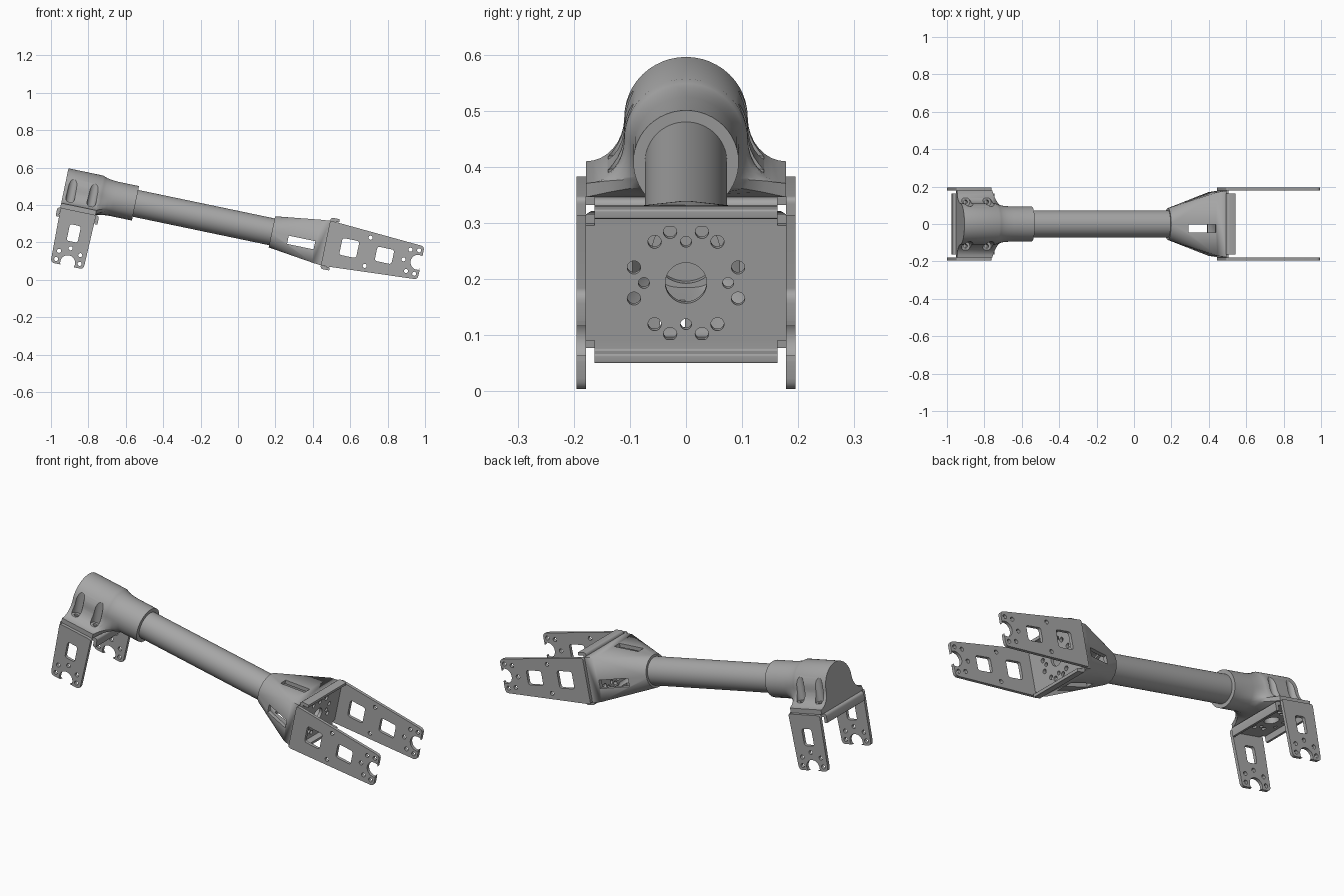
import bpy, bmesh, math
from mathutils import Matrix, Vector

cube = bpy.data.objects.get("Cube")
if cube:
    bpy.data.objects.remove(cube, do_unlink=True)

grey = bpy.data.materials.new("satin_grey")
grey.use_nodes = True
grey.diffuse_color = (0.38, 0.38, 0.38, 1)
grey.node_tree.nodes["Principled BSDF"].inputs["Base Color"].default_value = grey.diffuse_color

# Everything is built along x, then tilted down towards +x
TILT = Matrix.Translation((0, 0, 0.294)) @ Matrix.Rotation(math.radians(11.8), 4, 'Y')
X, Y, Z = Vector((1, 0, 0)), Vector((0, 1, 0)), Vector((0, 0, 1))
parts = []


def frame(origin, xdir, ydir):
    m = Matrix((xdir, ydir, xdir.cross(ydir))).transposed().to_4x4()
    m.translation = origin
    return m


def add_part(name, bm, keep=True):
    bmesh.ops.remove_doubles(bm, verts=bm.verts, dist=1e-5)
    bmesh.ops.recalc_face_normals(bm, faces=bm.faces)
    mesh = bpy.data.meshes.new(name)
    bm.to_mesh(mesh)
    bm.free()
    obj = bpy.data.objects.new(name, mesh)
    bpy.context.collection.objects.link(obj)
    if keep:
        mesh.materials.clear()
        mesh.materials.append(grey)
        parts.append(obj)
    return obj


def evaluated(obj):
    bpy.context.view_layer.update()
    dg = bpy.context.evaluated_depsgraph_get()
    return bpy.data.meshes.new_from_object(obj.evaluated_get(dg))


def circle(x, y, r, n=20):
    return [(x + r * math.cos(2 * math.pi * i / n), y + r * math.sin(2 * math.pi * i / n))
            for i in range(n)]


def rounded(corners):
    """Corners are (x, y, radius); each radius is replaced by a short curve."""
    out = []
    for i, (x, y, r) in enumerate(corners):
        p = Vector((x, y))
        if not r:
            out.append((x, y))
            continue
        a = p + (Vector(corners[i - 1][:2]) - p).normalized() * r
        b = p + (Vector(corners[(i + 1) % len(corners)][:2]) - p).normalized() * r
        for k in range(6):
            t = k / 5
            out.append(tuple(a * (1 - t) ** 2 + p * 1.2 * t * (1 - t) + p * 0.8 * t * (1 - t) + b * t * t))
    return out


def rect(x, y, w, h, r):
    return rounded([(x + sx * w / 2, y + sy * h / 2, r)
                    for sx, sy in ((-1, -1), (1, -1), (1, 1), (-1, 1))])


def sheet(name, outline, holes, thick, matrix):
    """Flat sheet from a filled curve, with holes as inner loops."""
    cu = bpy.data.curves.new(name, 'CURVE')
    cu.dimensions, cu.fill_mode, cu.extrude = '2D', 'BOTH', thick / 2
    for loop in [outline] + holes:
        sp = cu.splines.new('POLY')
        sp.points.add(len(loop) - 1)
        for pt, (x, y) in zip(sp.points, loop):
            pt.co = (x, y, 0, 1)
        sp.use_cyclic_u = True
    tmp = bpy.data.objects.new(name, cu)
    bpy.context.collection.objects.link(tmp)
    bm = bmesh.new()
    bm.from_mesh(evaluated(tmp))
    bpy.data.objects.remove(tmp)
    bm.transform(matrix)
    return add_part(name, bm)


def rod(start, direction, r, length, n=32):
    bm = bmesh.new()
    rot = direction.to_track_quat('Z', 'Y').to_matrix().to_4x4()
    bmesh.ops.create_cone(bm, cap_ends=True, segments=n, radius1=r, radius2=r, depth=length,
                          matrix=Matrix.Translation(Vector(start) + direction * length / 2) @ rot)
    return bm


def box(center, size):
    bm = bmesh.new()
    bmesh.ops.create_cube(bm, size=1, matrix=Matrix.Translation(center) @ Matrix.Diagonal((*size, 1)))
    return bm


def cut(obj, bm):
    cutter = add_part("cutter", bm, keep=False)
    cutter.hide_render = True
    mod = obj.modifiers.new("cut", 'BOOLEAN')
    mod.operation, mod.solver, mod.object = 'DIFFERENCE', 'EXACT', cutter
    mesh = evaluated(obj)
    obj.modifiers.clear()
    obj.data = mesh
    bpy.data.objects.remove(cutter)


# Forked bracket: base plate, two folded lips and two notched arms
TH = 0.017


def bracket(name, F, length, root, windows, extra):
    tip, notch = 0.09, 0.04
    arc = [(length - 0.017 + notch * math.cos(a), notch * math.sin(a), 0)
           for a in (math.radians(-65 - i * 230 / 16) for i in range(17))]
    outline = rounded([(0, -root, 0.012), (length, -tip, 0.022), (length, -0.037, 0.01)] + arc +
                      [(length, 0.037, 0.01), (length, tip, 0.022), (0, root, 0.012)])
    pins = [(length - 0.096, 0)] + extra
    for s in (-1, 1):
        pins += [(length - 0.07, s * 0.058), (length - 0.024, s * 0.064)]
    holes = [circle(a, b, 0.011, 14) for a, b in pins] + [rect(*w, 0.014) for w in windows]
    for s, side in ((-1, "first"), (1, "second")):
        sheet(f"{name}_{side}_arm", outline, holes, TH, F @ frame((0, s * 0.187, 0), X, Z))
        lip = rounded([(0, s * (root - 0.02), 0), (0, s * (root + TH), 0.016),
                       (0.049, s * (root + TH), 0.004), (0.049, s * root, 0.004),
                       (TH, s * root, 0.004), (TH, s * (root - 0.02), 0)])
        sheet(f"{name}_{side}_lip", lip, [], 0.326, F @ frame((0, 0, 0), X, Z))
    # bolt circle on the base plate
    bolts = [(0.075 * math.cos(k * math.pi / 2), 0.075 * math.sin(k * math.pi / 2), 0.01) for k in range(4)]
    bolts += [(sx * 0.056, sy * 0.075, 0.012) for sx in (-1, 1) for sy in (-1, 1)]
    for k in range(4):
        for d in (-17, 17):
            a = math.radians(90 * k + d)
            bolts.append((0.097 * math.cos(a), 0.097 * math.sin(a), 0.012))
    fits = [circle(y, b, r, 14) for y, b, r in bolts if abs(b) < root - 0.025 + 0.006]
    sheet(f"{name}_base", rect(0, 0, 0.358, 2 * (root - 0.018), 0.002), [circle(0, 0, 0.037, 28)] + fits,
          TH, F @ frame((TH / 2, 0, 0), Y, Z))


bracket("long_bracket", frame((0.478, 0, 0), X, Y), 0.522, 0.123,
        [(0.13, 0, 0.092, 0.092), (0.322, 0, 0.092, 0.078)], [(0.23, 0.077), (0.23, -0.077)])
bracket("short_bracket", frame((-0.85, 0, -0.105), -Z, Y), 0.297, 0.097,
        [(0.12, 0, 0.09, 0.06)], [])

# Hollow tube
tube = add_part("tube", rod((-0.62, 0, 0), X, 0.073, 0.83, 64))
cut(tube, rod((-0.6, 0, 0), X, 0.06, 0.9, 64))


# Tapered socket: hull from the round tube to the rectangular bracket
def taper(inset):
    bm = bmesh.new()
    for y, z in circle(0, 0, 0.085 - inset, 48):
        bm.verts.new((0.185, y, z))
    for x, hy, hz in ((0.43, 0.17, 0.117), (0.479 + inset * 0.1, 0.178, 0.122)):
        for sy in (-1, 1):
            for sz in (-1, 1):
                bm.verts.new((x, sy * (hy - inset), sz * (hz - inset)))
    bmesh.ops.convex_hull(bm, input=bm.verts)
    return bm


socket = add_part("tapered_socket", taper(0))
inner = taper(0.02)
bmesh.ops.translate(inner, verts=inner.verts, vec=(0.006, 0, 0))
cut(socket, inner)
for s in (-1, 1):
    cut(socket, box((0.35, s * 0.14, -0.024), (0.145, 0.16, 0.045)))
    cut(socket, box((0.35, -0.024, s * 0.13), (0.145, 0.045, 0.12)))

# Elbow housing: flared arch section blended into a round collar
half = []
for i in range(13):
    a = math.radians(90 - 7.5 * i)
    half.append((0.11 * math.cos(a), 0.11 * math.sin(a), 90 - 7.5 * i))
for i in range(1, 9):
    a = math.radians(i * 90 / 8)
    half.append((0.178 - 0.068 * math.cos(a), -0.08 * math.sin(a), -5 * i))
half += [(0.178, -0.105, -50), (0.09, -0.105, -70), (0, -0.105, -90)]
section = half + [(-y, z, 180 - a) for y, z, a in reversed(half[1:-1])]
bm = bmesh.new()
rings = []
for x, t in ((-0.949, 0), (-0.757, 0), (-0.745, 0.35), (-0.73, 0.62), (-0.708, 0.85), (-0.675, 1), (-0.56, 1)):
    ring = []
    for y, z, deg in section:
        a = math.radians(deg)
        ring.append(bm.verts.new((x, y * (1 - t) + 0.094 * math.cos(a) * t,
                                  z * (1 - t) + 0.094 * math.sin(a) * t)))
    rings.append(ring)
for r0, r1 in zip(rings, rings[1:]):
    for i in range(len(r0)):
        j = (i + 1) % len(r0)
        bm.faces.new((r0[i], r0[j], r1[j], r1[i]))
bm.faces.new(rings[0])
bm.faces.new(rings[-1])
housing = add_part("elbow_housing", bm)

# Screw wells and central bore
for x in (-0.907, -0.791):
    for s in (-1, 1):
        cut(housing, rod((x, s * 0.118, -0.065), Z, 0.024, 0.25, 24))
        cut(housing, rod((x, s * 0.118, -0.15), Z, 0.011, 0.12, 16))
cut(housing, rod((-0.85, 0, -0.15), Z, 0.037, 0.13))

# Shade and tilt the whole arm
bpy.ops.object.select_all(action='DESELECT')
for obj in parts:
    obj.matrix_world = TILT
    obj.select_set(True)
bpy.context.view_layer.objects.active = parts[0]
bpy.ops.object.shade_smooth_by_angle(angle=math.radians(30))
